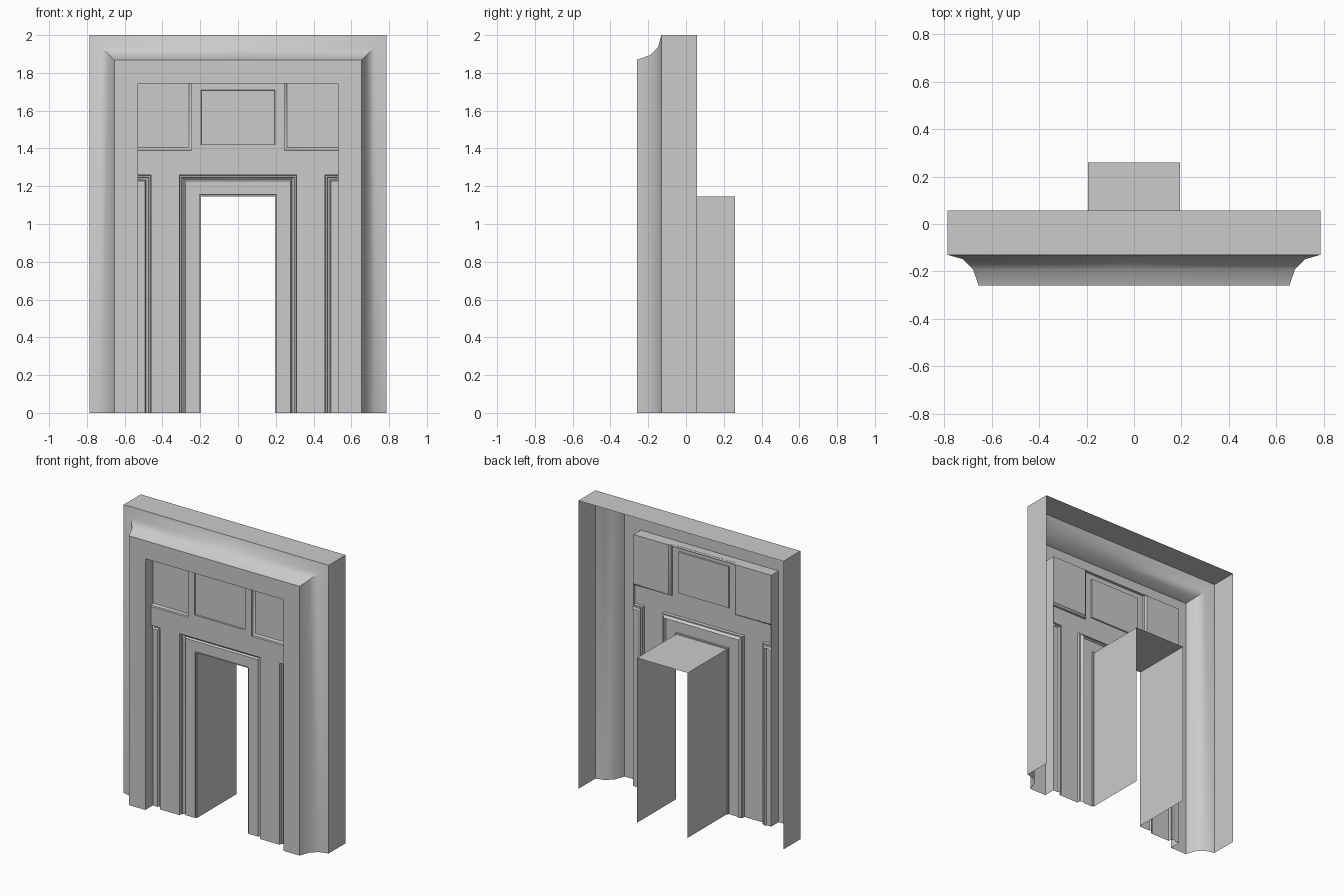
import bpy, bmesh, math

if "Cube" in bpy.data.objects:
    bpy.data.objects.remove(bpy.data.objects["Cube"])

WALL, DEEP = -0.20, -0.178      # wall plane and recessed plane (y)
IN, TOP = 0.53, 1.745           # clear opening inside the outer frame


def finish(name, bm):
    """Face the sheet forward, mirror it across x and shade it."""
    bm.normal_update()
    if sum(f.normal.y * f.calc_area() for f in bm.faces) > 0:
        bmesh.ops.reverse_faces(bm, faces=bm.faces[:])
    me = bpy.data.meshes.new(name)
    bm.to_mesh(me)
    bm.free()
    ob = bpy.data.objects.new(name, me)
    bpy.context.collection.objects.link(ob)
    ob.modifiers.new("mirror", 'MIRROR')
    bpy.ops.object.select_all(action='DESELECT')
    ob.select_set(True)
    bpy.context.view_layer.objects.active = ob
    bpy.ops.object.shade_smooth_by_angle(angle=math.radians(40))
    return ob


def sweep(name, profile, path):
    """Loft (offset, y) profile points along the mitred path path(offset)."""
    bm = bmesh.new()
    rows = [[bm.verts.new((x, y, z)) for x, z in path(d)] for d, y in profile]
    for a, b in zip(rows, rows[1:]):
        for i in range(len(a) - 1):
            bm.faces.new((a[i], a[i + 1], b[i + 1], b[i]))
    return finish(name, bm)


def sheet(name, rects, y):
    """Flat rectangles (x0, x1, z0, z1) at depth y."""
    bm = bmesh.new()
    for x0, x1, z0, z1 in rects:
        bm.faces.new([bm.verts.new((x, y, z)) for x, z in
                      ((x0, z0), (x1, z0), (x1, z1), (x0, z1))])
    bmesh.ops.remove_doubles(bm, verts=bm.verts, dist=1e-5)
    return finish(name, bm)


# Outer frame: side wall, cove, flat face and inner reveal
sweep("outer_frame",
      [(0.787, 0.057), (0.787, -0.13), (0.722, -0.148), (0.679, -0.192),
       (0.655, -0.26), (IN, -0.26), (IN, DEEP)],
      lambda u: [(u, 0), (u, u + 1.214), (0, u + 1.214)])

# Door surround with stepped moulding and deep passage lining
sweep("door_surround",
      [(0.31, WALL), (0.308, -0.18), (0.30, -0.18), (0.297, -0.172),
       (0.285, -0.165), (0.278, DEEP), (0.205, DEEP), (0.203, -0.17),
       (0.195, -0.17), (0.195, 0.26)],
      lambda u: [(u, 0), (u, u + 0.95), (0, u + 0.95)])

# Wall: pilasters, band and border of the centre panel
sheet("wall", [(0.31, 0.46, 0, 1.26),
               (0, 0.245, 1.26, 1.39), (0.245, IN, 1.26, 1.39),
               (0, 0.195, 1.39, 1.42), (0, 0.195, 1.71, TOP),
               (0.195, 0.245, 1.39, TOP)], WALL)

# Slightly sunk centre panel
sweep("centre_panel_edge", [(0, WALL), (0.002, WALL + 0.008)],
      lambda d: [(0, 1.42 + d), (0.195 - d, 1.42 + d),
                 (0.195 - d, 1.71 - d), (0, 1.71 - d)])
sheet("centre_panel", [(0, 0.193, 1.422, 1.708)], WALL + 0.008)

# Tall side recesses with moulding
sweep("side_recess_trim",
      [(0, WALL), (0.002, -0.18), (0.01, -0.18), (0.013, -0.172),
       (0.026, -0.165), (0.033, DEEP)],
      lambda d: [(0.46 + d, 0), (0.46 + d, 1.26 - d), (IN, 1.26 - d)])
sheet("side_recess", [(0.493, IN, 0, 1.227)], DEEP)

# Upper corner panels with moulding
sweep("upper_panel_trim",
      [(0, WALL), (0.002, -0.187), (0.012, -0.183), (0.015, DEEP)],
      lambda d: [(IN, 1.39 + d), (0.245 + d, 1.39 + d), (0.245 + d, TOP)])
sheet("upper_panel", [(0.26, IN, 1.405, TOP)], DEEP)
